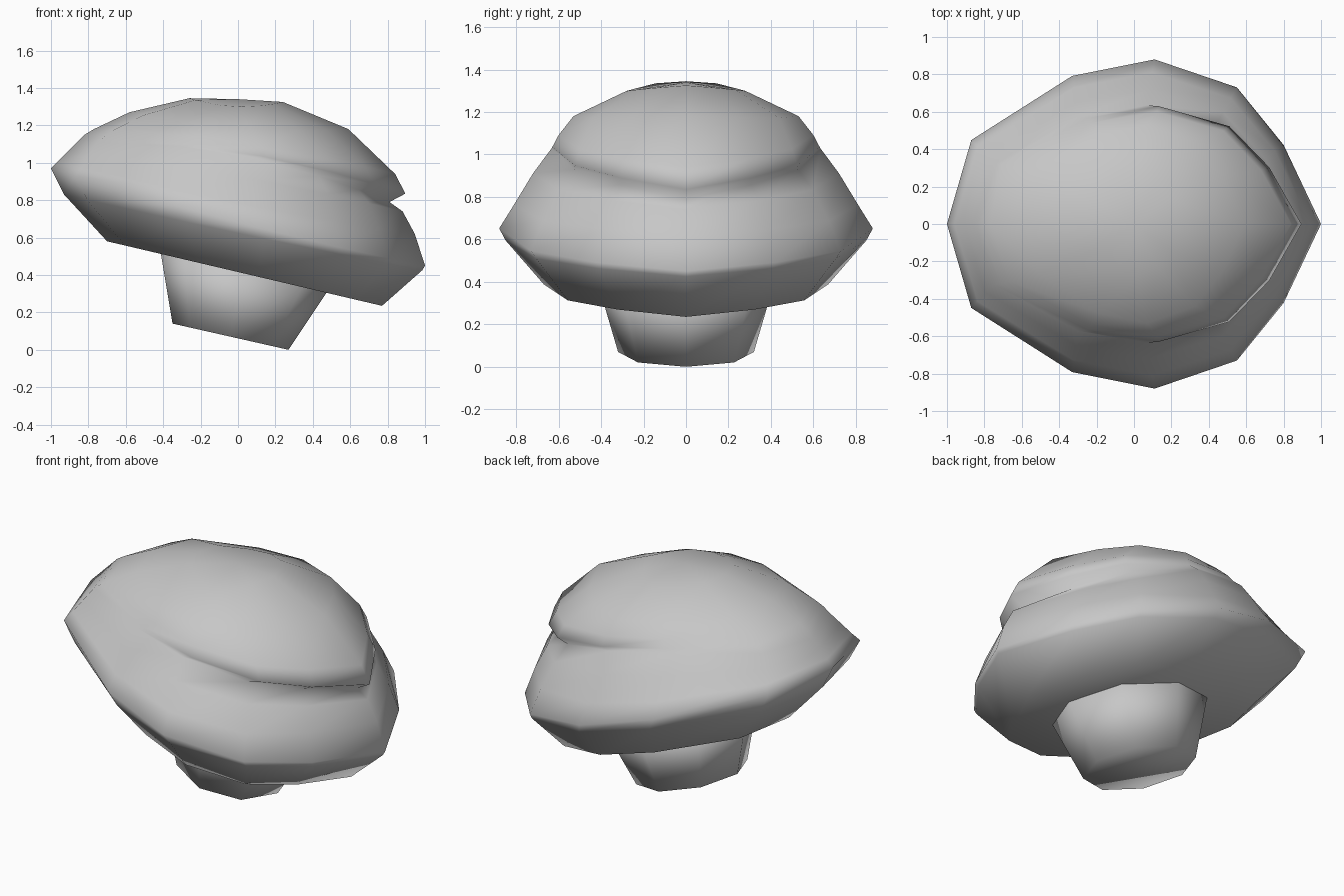
import bpy, math

if "Cube" in bpy.data.objects:
    bpy.data.objects.remove(bpy.data.objects["Cube"])

grey = bpy.data.materials.new("plain grey")
grey.diffuse_color = (0.57, 0.57, 0.57, 1)
grey.use_nodes = True
grey.node_tree.nodes["Principled BSDF"].inputs["Base Color"].default_value = grey.diffuse_color

# Half outline of the body seen from above, mirrored to make 12 sides
HALF = [(1, 0), (.8, .48), (.55, .83), (.11, 1), (-.33, .9), (-.87, .51), (-1, 0)]
OUTLINE = HALF + [(x, -y) for x, y in HALF[-2:0:-1]]
OCTAGON = [(math.cos(i * math.pi / 4), math.sin(i * math.pi / 4)) for i in range(8)]


def loft(name, outline, rings, top=None):
    """Stack tilted rings: front x, back x, half width, front z, back z, mid bulge."""
    n = len(outline)
    verts, faces = [], []
    for xf, xb, w, zf, zb, bulge in rings:
        for u, v in outline:
            t = (u + 1) / 2
            verts.append((xb + (xf - xb) * t, w * v,
                          zb + (zf - zb) * t + bulge * (1 - u * u)))
    for r in range(len(rings) - 1):
        for i in range(n):
            j = (i + 1) % n
            faces.append((r * n + i, r * n + j, (r + 1) * n + j, (r + 1) * n + i))
    faces.append(tuple(reversed(range(n))))
    last = (len(rings) - 1) * n
    if top:
        verts.append(top)
        faces += [(last + i, last + (i + 1) % n, len(verts) - 1) for i in range(n)]
    else:
        faces.append(tuple(range(last, last + n)))
    mesh = bpy.data.meshes.new(name)
    mesh.from_pydata(verts, [], faces)
    mesh.materials.append(grey)
    mesh.shade_smooth()
    obj = bpy.data.objects.new(name, mesh)
    bpy.context.collection.objects.link(obj)
    return obj


# Body: underside, lower rim, rim, lower lip, mouth groove, upper lip, dome
loft("body", OUTLINE, [
    (.77, -.70, .67, .235, .58, 0),
    (.985, -.93, .85, .425, .83, -.01),
    (1, -1, .88, .45, .97, -.03),
    (.945, -.96, .81, .62, 1.01, -.03),
    (.88, -.91, .72, .74, 1.06, .03),
    (.81, -.86, .635, .79, 1.11, .095),
    (.895, -.82, .63, .835, 1.15, .06),
    (.84, -.77, .60, .94, 1.18, .045),
    (.59, -.58, .53, 1.18, 1.27, -.04),
    (.24, -.26, .28, 1.325, 1.345, -.035),
], top=(0, 0, 1.34))

# Stem: tapered octagonal foot under the body
loft("stem", OCTAGON, [
    (.27, -.35, .32, .0, .14, 0),
    (.49, -.42, .43, .33, .56, 0),
])
